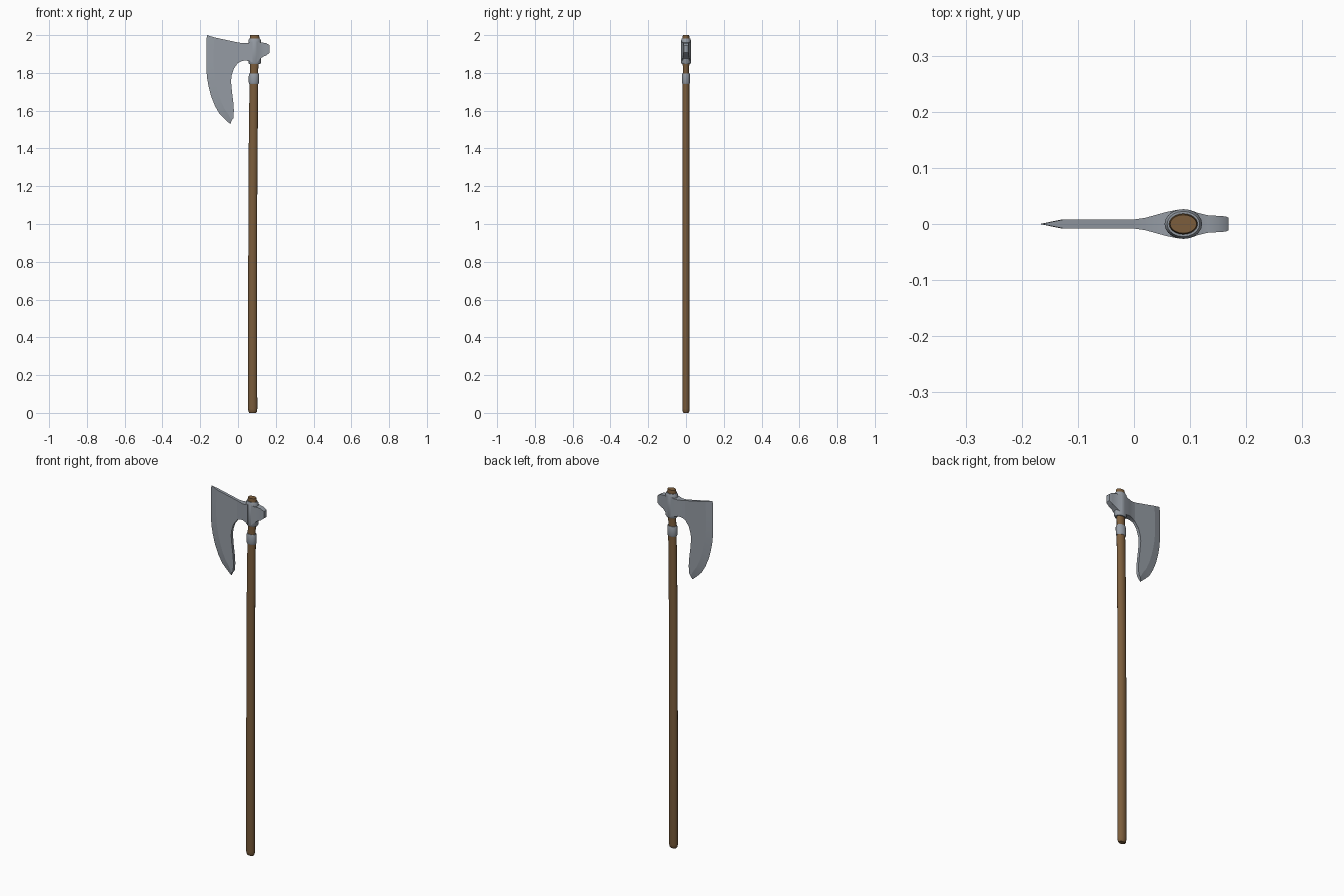
import bpy, bmesh, math

def material(name, color):
    m = bpy.data.materials.new(name)
    m.diffuse_color = color
    return m

wood = material("wood", (0.20, 0.11, 0.045, 1))
steel = material("steel", (0.30, 0.33, 0.37, 1))

def make(name, verts, faces, mat, angle=35):
    me = bpy.data.meshes.new(name)
    me.from_pydata(verts, [], faces)
    bm = bmesh.new()
    bm.from_mesh(me)
    bmesh.ops.remove_doubles(bm, verts=bm.verts, dist=1e-5)
    bmesh.ops.recalc_face_normals(bm, faces=bm.faces)
    bm.to_mesh(me)
    bm.free()
    ob = bpy.data.objects.new(name, me)
    bpy.context.collection.objects.link(ob)
    me.materials.append(mat)
    bpy.ops.object.select_all(action='DESELECT')
    ob.select_set(True)
    bpy.context.view_layer.objects.active = ob
    bpy.ops.object.shade_smooth_by_angle(angle=math.radians(angle))
    return ob

def loft(name, rings, mat, angle=35):
    """Skin a list of equal-length vertex rings and cap both ends."""
    n = len(rings[0])
    verts = [v for r in rings for v in r]
    faces = [(i*n + j, i*n + (j+1) % n, (i+1)*n + (j+1) % n, (i+1)*n + j)
             for i in range(len(rings)-1) for j in range(n)]
    faces += [tuple(range(n)), tuple(range(len(verts)-n, len(verts)))]
    return make(name, verts, faces, mat, angle)

def ellipse(z, cx, rx, ry, n=20):
    return [(cx + rx*math.cos(2*math.pi*k/n), ry*math.sin(2*math.pi*k/n), z) for k in range(n)]

# Handle: long oval shaft, slightly leaning, waisted under the head
loft("handle", [ellipse(*s) for s in [
    (0.0, 0.078, 0.018, 0.013), (0.006, 0.0775, 0.022, 0.017), (0.022, 0.0775, 0.0245, 0.019),
    (0.7, 0.0775, 0.0235, 0.0185), (1.2, 0.0785, 0.0235, 0.0185), (1.5, 0.081, 0.0235, 0.0185),
    (1.74, 0.084, 0.023, 0.018), (1.82, 0.085, 0.022, 0.0165), (1.86, 0.087, 0.024, 0.018),
    (1.985, 0.088, 0.0255, 0.0185), (2.0, 0.088, 0.0235, 0.0165)]], wood)

# Collar ring below the head
loft("collar", [ellipse(*s) for s in [
    (1.742, 0.084, 0.025, 0.0195), (1.749, 0.084, 0.0275, 0.022),
    (1.791, 0.0845, 0.0275, 0.022), (1.798, 0.0845, 0.025, 0.0195)]], steel)

# Eye socket of the head
loft("socket", [ellipse(*s) for s in [
    (1.846, 0.088, 0.029, 0.0225), (1.855, 0.088, 0.0335, 0.0265),
    (1.972, 0.088, 0.0335, 0.0265), (1.981, 0.088, 0.029, 0.0225)]], steel)

def box_section(x, y, z0, z1):
    return [(x, -y, z0), (x, y, z0), (x, y, z1), (x, -y, z1)]

# Neck flaring from the blade into the socket
loft("neck", [box_section(*s) for s in [
    (0.0, 0.008, 1.853, 1.961), (0.02, 0.011, 1.863, 1.958), (0.04, 0.0165, 1.866, 1.957),
    (0.06, 0.022, 1.862, 1.960), (0.078, 0.0255, 1.856, 1.967)]], steel)

# Hammer poll behind the socket
loft("poll", [box_section(*s) for s in [
    (0.098, 0.0255, 1.855, 1.968), (0.115, 0.0195, 1.872, 1.961), (0.132, 0.0155, 1.885, 1.960),
    (0.150, 0.0145, 1.893, 1.957), (0.164, 0.0135, 1.904, 1.949), (0.168, 0.0115, 1.908, 1.945)]], steel)

# Blade: each row is cutting edge, bevel line, back, as (x, z) pairs
rows = [((-0.165, 2.0), (-0.125, 1.988), (0.0, 1.961)),
        ((-0.168, 1.92), (-0.129, 1.915), (0.0, 1.905)),
        ((-0.168, 1.83), (-0.129, 1.84), (0.0, 1.853)),
        ((-0.164, 1.775), (-0.125, 1.79), (-0.022, 1.823)),
        ((-0.156, 1.73), (-0.118, 1.75), (-0.034, 1.785)),
        ((-0.142, 1.675), (-0.106, 1.70), (-0.037, 1.755)),
        ((-0.122, 1.625), (-0.092, 1.655), (-0.032, 1.70)),
        ((-0.098, 1.583), (-0.073, 1.612), (-0.025, 1.645)),
        ((-0.070, 1.555), (-0.052, 1.582), (-0.022, 1.60)),
        ((-0.040, 1.528), (-0.034, 1.548), (-0.025, 1.56))]
T = 0.008
rings = []
for e, b, k in rows:
    rings.append([(e[0], 0, e[1]), (b[0], -T, b[1]), (k[0], -T, k[1]),
                  (k[0], T, k[1]), (b[0], T, b[1])])
loft("blade", rings, steel, 8)
